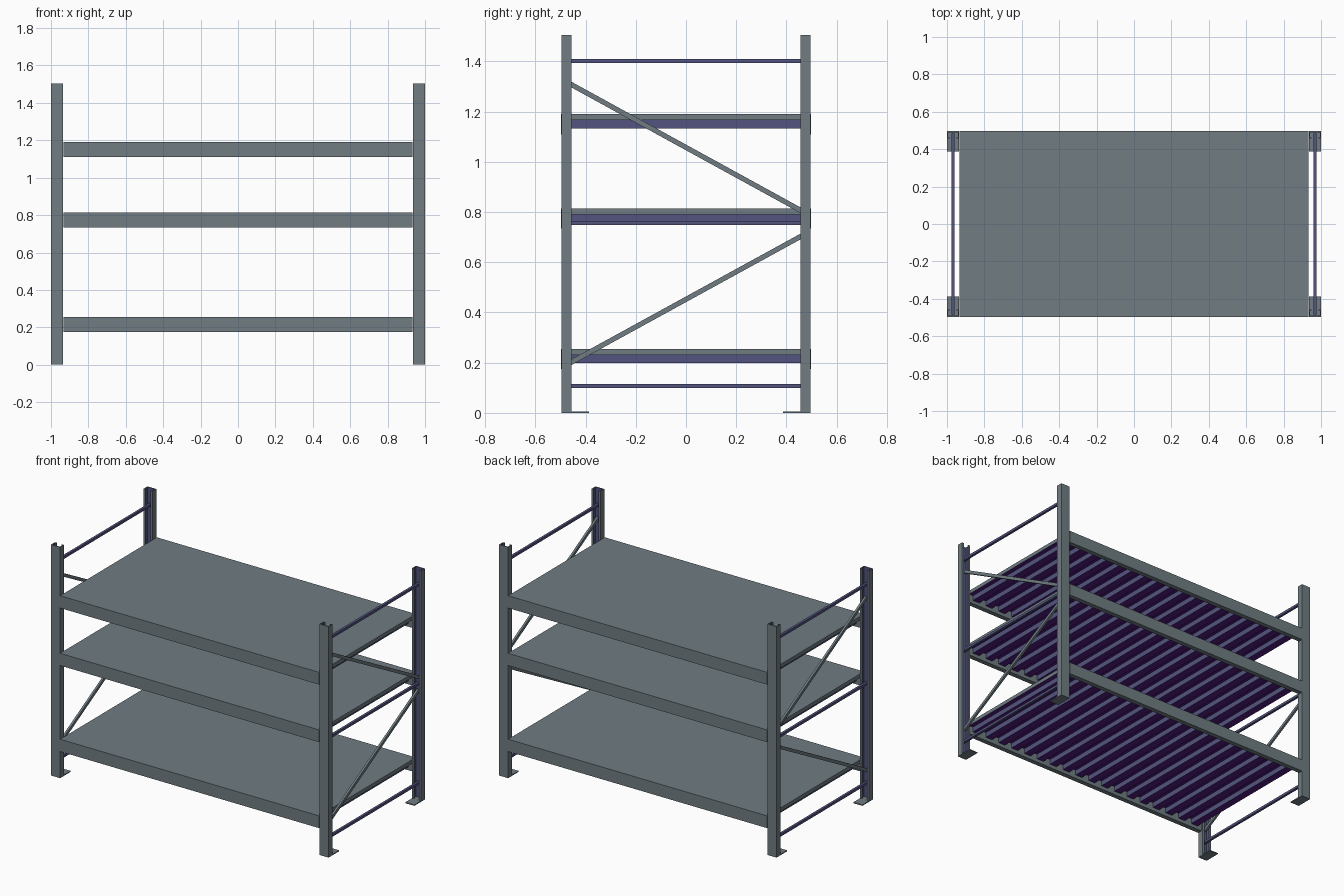
import bpy, bmesh, math
from mathutils import Vector, Matrix

if "Cube" in bpy.data.objects:
    bpy.data.objects.remove(bpy.data.objects["Cube"])


def material(name, rgb):
    m = bpy.data.materials.new(name)
    m.diffuse_color = (*rgb, 1)
    m.use_nodes = True
    m.node_tree.nodes["Principled BSDF"].inputs["Base Color"].default_value = m.diffuse_color
    return m


GREY = material("slate grey steel", (0.160, 0.203, 0.223))
INDIGO = material("slate indigo steel", (0.088, 0.088, 0.215))
VIOLET = material("deep violet steel", (0.085, 0.012, 0.220))


def finish(name, bm, mats):
    bmesh.ops.recalc_face_normals(bm, faces=bm.faces)
    me = bpy.data.meshes.new(name)
    bm.to_mesh(me)
    bm.free()
    for m in mats:
        me.materials.append(m)
    ob = bpy.data.objects.new(name, me)
    bpy.context.collection.objects.link(ob)
    return ob


def add_box(bm, x, y, z):
    size = Vector((x[1] - x[0], y[1] - y[0], z[1] - z[0]))
    mid = Vector((sum(x) / 2, sum(y) / 2, sum(z) / 2))
    bmesh.ops.create_cube(bm, size=1, matrix=Matrix.Translation(mid) @ Matrix.Diagonal((*size, 1)))


def box(name, x, y, z, mat):
    bm = bmesh.new()
    add_box(bm, x, y, z)
    return finish(name, bm, [mat])


def violet_underside(ob):
    ob.data.materials.append(VIOLET)
    for f in ob.data.polygons:
        if f.normal.z < -0.5:
            f.material_index = 1


def bar(name, x, a, b, width, height, mat):
    # square bar in the yz plane from a=(y,z) to b=(y,z)
    dy, dz = b[0] - a[0], b[1] - a[1]
    bm = bmesh.new()
    mtx = (Matrix.Translation((x, (a[0] + b[0]) / 2, (a[1] + b[1]) / 2))
           @ Matrix.Rotation(math.atan2(dz, dy), 4, 'X')
           @ Matrix.Diagonal((width, math.hypot(dy, dz), height, 1)))
    bmesh.ops.create_cube(bm, size=1, matrix=mtx)
    return finish(name, bm, [mat])


# lipped channel profile of an upright (across, inward)
W, D, T, L = 0.0325, 0.04, 0.006, 0.018
PROFILE = [(-W, 0), (W, 0), (W, D), (L, D), (L, D - T), (W - T, D - T),
           (W - T, T), (-W + T, T), (-W + T, D - T), (-L, D - T), (-L, D), (-W, D)]


def upright(name, sx, sy):
    bm = bmesh.new()
    pts = [(sx * 0.9675 + u, sy * (0.496 - v)) for u, v in PROFILE]
    low = [bm.verts.new((x, y, 0)) for x, y in pts]
    top = [bm.verts.new((x, y, 1.505)) for x, y in pts]
    bm.faces.new(low)
    bm.faces.new(top)
    n = len(pts)
    for i in range(n):
        f = bm.faces.new((low[i], low[(i + 1) % n], top[(i + 1) % n], top[i]))
        f.material_index = 1 if 4 <= i <= 8 else 0   # inside of the channel
    finish(name, bm, [GREY, INDIGO])


# end frames: uprights, feet, horizontal and diagonal braces
for sx, side in ((-1, "left"), (1, "right")):
    for sy, end in ((-1, "front"), (1, "back")):
        upright(f"{side}_{end}_upright", sx, sy)
        box(f"{side}_{end}_foot_plate", sorted((sx * 0.935, sx)),
            sorted((sy * 0.387, sy * 0.495)), (0, 0.006), GREY)
    bx = sx * 0.967
    for k, z in enumerate((0.108, 0.756, 1.402)):
        bar(f"{side}_horizontal_brace_{k + 1}", bx, (-0.485, z), (0.485, z), 0.016, 0.016, INDIGO)
    bar(f"{side}_upper_diagonal", bx, (-0.475, 1.318), (0.475, 0.797), 0.014, 0.02, GREY)
    bar(f"{side}_lower_diagonal", bx, (-0.475, 0.192), (0.475, 0.713), 0.014, 0.02, GREY)

# shelves: beams, deck and ribs with violet undersides
RIBS = 18
PITCH = 1.86 / RIBS
for k, top in enumerate((0.255, 0.815, 1.19)):
    for sy, end in ((-1, "front"), (1, "back")):
        box(f"shelf_{k + 1}_{end}_beam", (-0.934, 0.934),
            sorted((sy * 0.467, sy * 0.498)), (top - 0.08, top), GREY)
    deck = box(f"shelf_{k + 1}_deck", (-0.934, 0.934), (-0.467, 0.467), (top - 0.024, top), GREY)
    violet_underside(deck)
    bm = bmesh.new()
    for i in range(RIBS):
        x = -0.93 + (i + 0.5) * PITCH
        add_box(bm, (x - 0.025, x + 0.025), (-0.467, 0.467), (top - 0.057, top - 0.024))
    violet_underside(finish(f"shelf_{k + 1}_ribs", bm, [INDIGO]))
